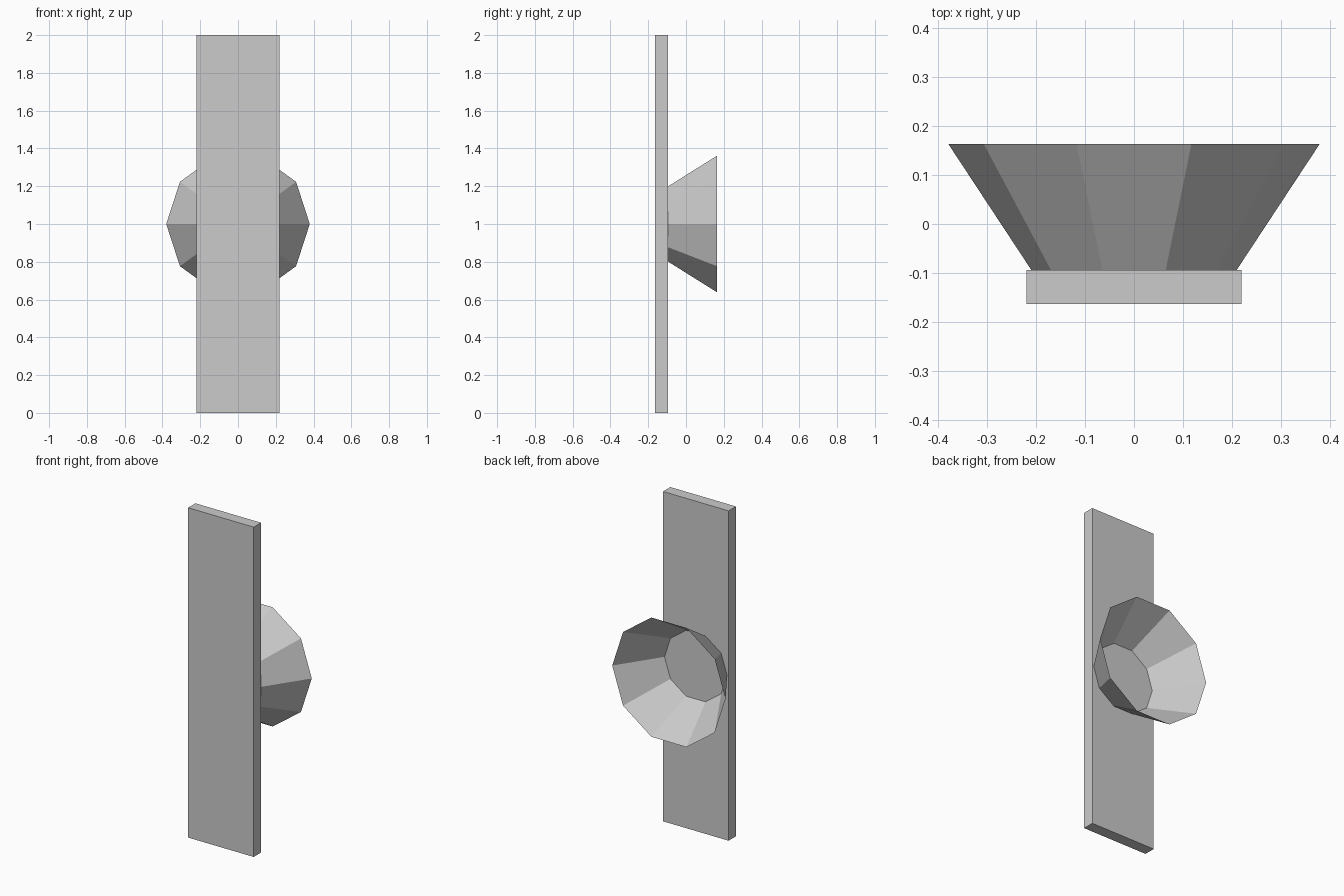
import bpy, bmesh, math
from mathutils import Matrix

if "Cube" in bpy.data.objects:
    bpy.data.objects.remove(bpy.data.objects["Cube"])

def add_object(name, bm):
    mesh = bpy.data.meshes.new(name)
    bm.to_mesh(mesh)
    bm.free()
    obj = bpy.data.objects.new(name, mesh)
    bpy.context.collection.objects.link(obj)
    return obj

FRONT, JOIN, BACK = -0.164, -0.094, 0.164

# Tall flat plate
bm = bmesh.new()
bmesh.ops.create_cube(bm, size=1, matrix=Matrix.Translation((0, (FRONT + JOIN) / 2, 1))
                      @ Matrix.Diagonal((0.44, JOIN - FRONT, 2, 1)))
add_object("plate", bm)

# Open ten-sided flared bowl on the back of the plate
bm = bmesh.new()
rings = [[bm.verts.new((r * math.cos(i * math.tau / 10), y, 1 + r * math.sin(i * math.tau / 10)))
          for i in range(10)] for r, y in ((0.21, JOIN), (0.38, BACK))]
for i in range(10):
    j = (i + 1) % 10
    bm.faces.new((rings[0][i], rings[1][i], rings[1][j], rings[0][j]))
add_object("flared_bowl", bm)
